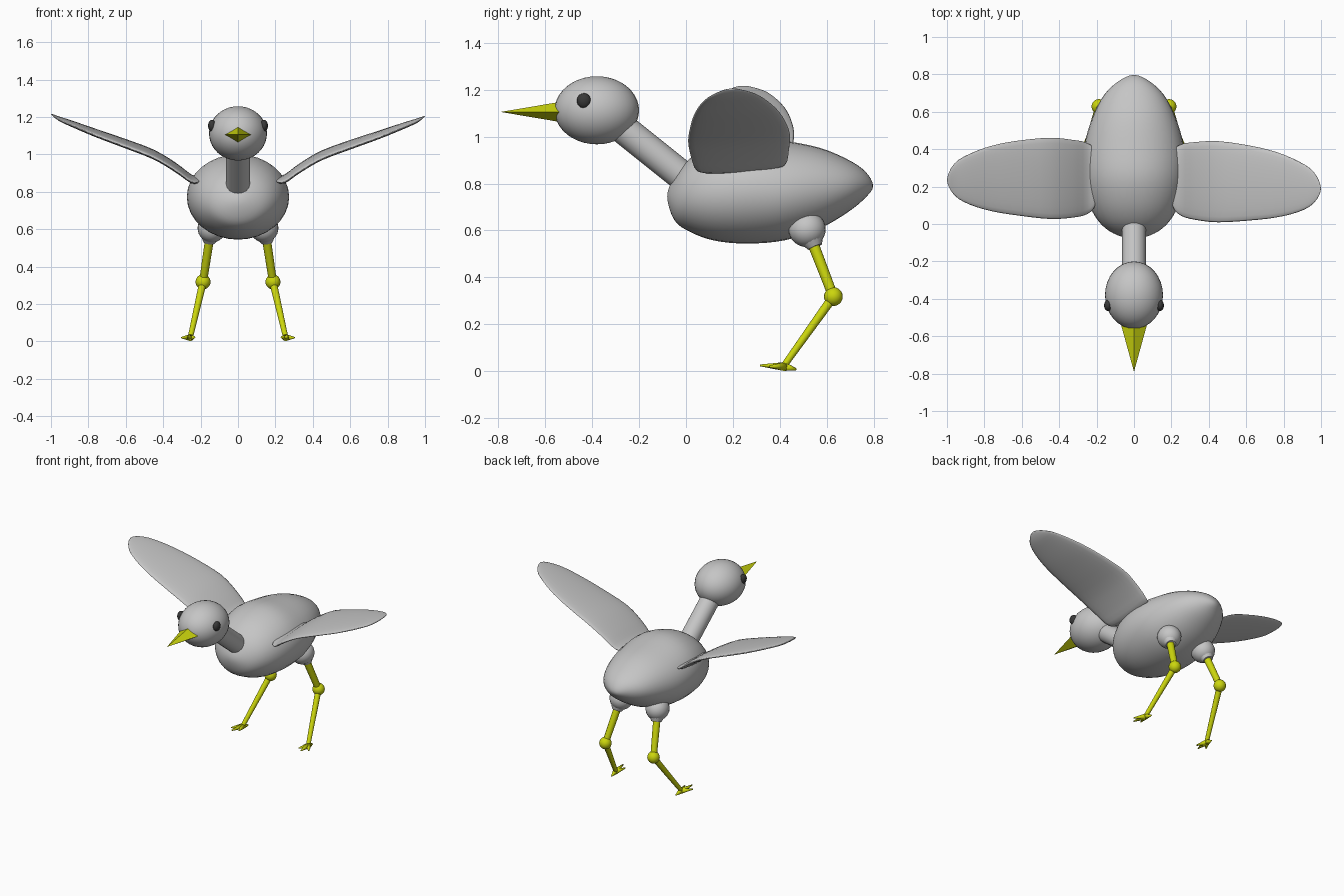
import bpy, bmesh, math
from mathutils import Vector, Matrix

if "Cube" in bpy.data.objects:
    bpy.data.objects.remove(bpy.data.objects["Cube"])


def material(name, rgb):
    m = bpy.data.materials.new(name)
    m.diffuse_color = (*rgb, 1)
    m.use_nodes = True
    m.node_tree.nodes["Principled BSDF"].inputs["Base Color"].default_value = m.diffuse_color
    return m


GREY = material("grey feathers", (0.56, 0.56, 0.56))
YELLOW = material("yellow horn", (0.60, 0.67, 0.004))
DARK = material("dark eye", (0.04, 0.04, 0.04))


def finish(name, bm, mat, smooth=True):
    bmesh.ops.recalc_face_normals(bm, faces=bm.faces[:])
    for f in bm.faces:
        f.smooth = smooth
    me = bpy.data.meshes.new(name)
    bm.to_mesh(me)
    bm.free()
    me.materials.append(mat)
    ob = bpy.data.objects.new(name, me)
    bpy.context.collection.objects.link(ob)
    return ob


def ellipsoid(name, centre, radii, mat, seg=32, rings=20):
    bm = bmesh.new()
    bmesh.ops.create_uvsphere(bm, u_segments=seg, v_segments=rings, radius=1,
                              matrix=Matrix.Translation(centre) @ Matrix.Diagonal((*radii, 1)))
    return finish(name, bm, mat)


def add_limb(bm, a, b, r1, r2, seg=16, squash=1):
    a, b = Vector(a), Vector(b)
    d = b - a
    rot = d.to_track_quat('Z', 'Y').to_matrix().to_4x4()
    bmesh.ops.create_cone(bm, cap_ends=True, segments=seg, radius1=r1, radius2=r2, depth=d.length,
                          matrix=Matrix.Translation((a + b) / 2) @ rot @ Matrix.Diagonal((1, squash, 1, 1)))


def limb(name, a, b, r1, r2, mat):
    bm = bmesh.new()
    add_limb(bm, a, b, r1, r2)
    ob = finish(name, bm, mat)
    for p in ob.data.polygons:      # flat end caps
        p.use_smooth = len(p.vertices) == 4
    return ob


def spline_rows(rows, steps):
    """Catmull-Rom through rows; ends reflected so they close roundly.
    The last two values of each row are the half sizes."""
    def reflect(r):
        return tuple(r[:-2]) + (-r[-2], -r[-1])
    pts = [reflect(rows[1])] + rows + [reflect(rows[-2])]
    out = []
    for i in range(1, len(pts) - 2):
        for s in range(steps):
            t = s / steps
            out.append([0.5 * (2 * q + (r - p) * t + (2 * p - 5 * q + 4 * r - u) * t * t
                               + (3 * q - p - 3 * r + u) * t ** 3)
                        for p, q, r, u in zip(*pts[i - 1:i + 3])])
    return out + [list(rows[-1])]


def loft(name, rows, place, mat, seg=32, steps=4):
    """place(row, c, s) gives the point of a section at cosine c, sine s."""
    bm = bmesh.new()
    rows = spline_rows(rows, steps)
    rings = []
    for r in rows[1:-1]:
        rings.append([bm.verts.new(place(r, math.cos(k * math.tau / seg), math.sin(k * math.tau / seg)))
                      for k in range(seg)])
    tips = [bm.verts.new(place(r, 0, 0)) for r in (rows[0], rows[-1])]
    for k in range(seg):
        n = (k + 1) % seg
        for a, b in zip(rings, rings[1:]):
            bm.faces.new((a[k], a[n], b[n], b[k]))
        bm.faces.new((tips[0], rings[0][n], rings[0][k]))
        bm.faces.new((tips[1], rings[-1][k], rings[-1][n]))
    return finish(name, bm, mat)


# Body: y, centre z, half width, half height
body_rows = [(-.08, .745, 0, 0), (-.05, .735, .11, .09), (.015, .75, .19, .155),
             (.12, .762, .245, .205), (.26, .772, .272, .228), (.42, .77, .265, .212),
             (.57, .78, .222, .172), (.69, .79, .16, .112), (.765, .795, .08, .055),
             (.797, .79, 0, 0)]
loft("body", body_rows, lambda r, c, s: (r[2] * c, r[0], r[1] + r[3] * s), GREY)

# Neck and head
limb("neck", (0, -.33, 1.083), (0, .08, .755), .064, .064, GREY)
ellipsoid("head", (0, -.38, 1.112), (.155, .18, .145), GREY)

# Beak: four-sided pyramid
bm = bmesh.new()
tip = bm.verts.new((0, -.79, 1.105))
base = [bm.verts.new(p) for p in ((.08, -.5, 1.105), (0, -.5, 1.154), (-.08, -.5, 1.105), (0, -.5, 1.056))]
bm.faces.new(base)
for i in range(4):
    bm.faces.new((tip, base[i], base[(i + 1) % 4]))
finish("beak", bm, YELLOW, smooth=False)

# Wings: x, centre y, centre z, half chord, half thickness
wing_rows = [(.19, .24, .868, 0, 0), (.205, .24, .864, .14, .012), (.25, .235, .868, .19, .02),
             (.33, .23, .925, .208, .022), (.45, .226, .995, .217, .022),
             (.62, .219, 1.058, .2, .021), (.76, .21, 1.107, .175, .019),
             (.88, .2, 1.152, .135, .015), (.96, .195, 1.183, .085, .01),
             (1.0, .19, 1.207, 0, 0)]


def wing_place(side):
    def place(r, c, s):
        y = r[1] + r[3] * c
        z = r[2] + r[4] * s + .07 * (y - .22)
        if side < 0:                # this wing is swept and raised slightly more
            y += .008 + .05 * (r[0] - .25)
            z += .015 * (r[0] - .25)
        return (side * r[0], y, z)
    return place


for side, word in ((1, "left"), (-1, "right")):
    def P(x, y, z):
        return (side * x, y, z)

    loft(word + "_wing", wing_rows, wing_place(side), GREY, seg=24, steps=3)
    ellipsoid(word + "_eye", P(.139, -.435, 1.153), (.021, .03, .032), DARK, 20, 12)

    # Leg: thigh, upper shank, knee, lower shank
    knee, ankle = P(.187, .628, .318), P(.255, .415, .02)
    ellipsoid(word + "_thigh", P(.14, .516, .605), (.076, .079, .076), GREY, 24, 16)
    limb(word + "_thigh_cuff", P(.145, .525, .59), P(.154, .55, .53), .068, .032, GREY)
    limb(word + "_upper_shank", P(.15, .535, .56), knee, .024, .021, YELLOW)
    ellipsoid(word + "_knee", knee, (.04, .04, .04), YELLOW, 20, 12)
    limb(word + "_lower_shank", knee, ankle, .02, .014, YELLOW)

    # Foot: three front toes and one back toe
    bm = bmesh.new()
    for toe in ((.232, .345, .022), (.268, .316, .025), (.302, .355, .02), (.25, .47, .008)):
        add_limb(bm, P(.255, .42, .02), P(*toe), .019, .004, 8)
    finish(word + "_foot", bm, YELLOW)
